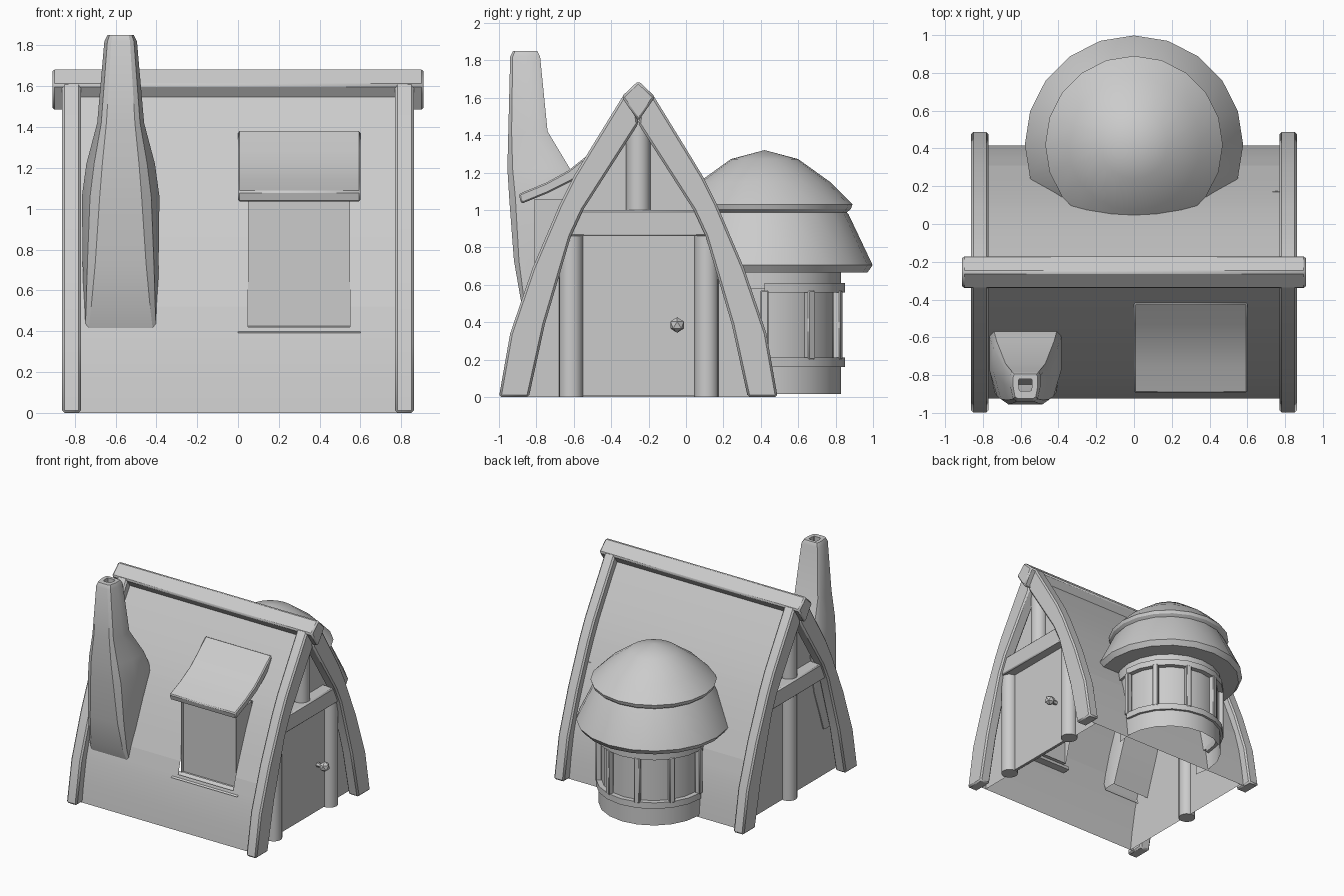
import bpy, bmesh, math
from mathutils import Matrix, Vector

if "Cube" in bpy.data.objects:
    bpy.data.objects.remove(bpy.data.objects["Cube"])

CY = -0.255                      # y of the house ridge
OUTER = [(.745, 0), (.685, .34), (.565, .69), (.42, 1.03), (.345, 1.18), (.26, 1.32), (.085, 1.605), (.03, 1.66)]
INNER = [(.585, 0), (.50, .387), (.36, .86), (.295, 1.0), (0, 1.46)]
ROOF = [(.67, 0), (.65, .15), (.615, .34), (.565, .52), (.495, .70), (.43, .86), (.352, 1.03),
        (.275, 1.18), (.19, 1.32), (.10, 1.47), (0, 1.62)]


def finish(name, bm, bevel=0, angle=30):
    bmesh.ops.recalc_face_normals(bm, faces=bm.faces)
    me = bpy.data.meshes.new(name)
    bm.to_mesh(me)
    bm.free()
    ob = bpy.data.objects.new(name, me)
    bpy.context.collection.objects.link(ob)
    if bevel:
        m = ob.modifiers.new("bevel", 'BEVEL')
        m.width, m.segments = bevel, 1
        m.limit_method = 'ANGLE'
    bpy.ops.object.select_all(action='DESELECT')
    ob.select_set(True)
    bpy.context.view_layer.objects.active = ob
    bpy.ops.object.shade_smooth_by_angle(angle=math.radians(angle))
    return ob


def prism(name, pts, x0, x1, bevel=0, angle=30):
    """Extrude a (y, z) outline along x."""
    bm = bmesh.new()
    f = bm.faces.new([bm.verts.new((x0, y, z)) for y, z in pts])
    r = bmesh.ops.extrude_face_region(bm, geom=[f], use_keep_orig=True)
    bmesh.ops.translate(bm, vec=(x1 - x0, 0, 0), verts=[v for v in r['geom'] if isinstance(v, bmesh.types.BMVert)])
    return finish(name, bm, bevel, angle)


def box(name, x0, x1, y0, y1, z0, z1, bevel=0):
    return prism(name, [(y0, z0), (y1, z0), (y1, z1), (y0, z1)], x0, x1, bevel)


def post(name, x, y, z0, z1, r=.065):
    bm = bmesh.new()
    bmesh.ops.create_cone(bm, cap_ends=True, segments=16, radius1=r, radius2=r, depth=z1 - z0,
                          matrix=Matrix.Translation((x, y, (z0 + z1) / 2)))
    return finish(name, bm)


def loft(bm, rings, closed=True):
    rows = [[bm.verts.new(p) for p in ring] for ring in rings]
    n = len(rows[0])
    for a, b in zip(rows, rows[1:]):
        for i in range(n if closed else n - 1):
            j = (i + 1) % n
            bm.faces.new((a[i], a[j], b[j], b[i]))


def lathe(name, profile, start=0, steps=20, total=20, cy=.42, closed=False, angle=30, clip=False):
    """Spin an (r, z) profile round the tower axis, from +x toward +y."""
    bm = bmesh.new()
    vs = [bm.verts.new((r, cy, z)) for r, z in profile]
    k = len(vs)
    es = [bm.edges.new((vs[i], vs[(i + 1) % k])) for i in range(k if closed else k - 1)]
    bmesh.ops.spin(bm, geom=vs + es, cent=(0, cy, 0), axis=(0, 0, 1), steps=steps, angle=math.tau * steps / total)
    bmesh.ops.remove_doubles(bm, verts=bm.verts, dist=.0005)
    if clip:                      # drop faces buried inside the house
        dead = [f for f in bm.faces if all(v.co.y - CY < roof_half(v.co.z) - .03 for v in f.verts)]
        bmesh.ops.delete(bm, geom=dead, context='FACES')
    return finish(name, bm, angle=angle)


def roof_half(z):
    for (a, z0), (b, z1) in zip(ROOF, ROOF[1:]):
        if z0 <= z <= z1:
            return a + (b - a) * (z - z0) / (z1 - z0)
    return 0


# Curved roof shell, with openings for the window and chimney
bm = bmesh.new()
outline = [(CY - h, z) for h, z in ROOF] + [(CY + h, z) for h, z in ROOF[-2::-1]]
loft(bm, [[(x, y, z) for y, z in outline] for x in (-.79, .79)], closed=False)
for x0, x1, z0, z1 in [(.05, .55, .42, 1.06), (-.72, -.43, .52, 1.08)]:
    for co, no in [((x0, 0, 0), (1, 0, 0)), ((x1, 0, 0), (1, 0, 0)), ((0, 0, z0), (0, 0, 1)), ((0, 0, z1), (0, 0, 1))]:
        bmesh.ops.bisect_plane(bm, geom=bm.verts[:] + bm.edges[:] + bm.faces[:], plane_co=co, plane_no=no)
    dead = []
    for f in bm.faces:
        c = f.calc_center_median()
        if c.y < CY and x0 < c.x < x1 and z0 < c.z < z1:
            dead.append(f)
    bmesh.ops.delete(bm, geom=dead, context='FACES')
finish("roof", bm)

# Ridge beam
prism("ridge_beam", [(CY, 1.69), (CY - .09, 1.605), (CY, 1.475), (CY + .09, 1.605)], -.91, .91, .012)

# Gable ends: arched beams, wall, cross beam and king post
for s, side in ((1, "right"), (-1, "left")):
    for t, part in ((1, "back"), (-1, "front")):
        pts = [(CY + t * h, z) for h, z in OUTER] + [(CY + t * h, z) for h, z in INNER[::-1]]
        prism(f"{side}_{part}_arch_beam", pts, s * .77, s * .863, .012)
    bm = bmesh.new()
    bm.faces.new([bm.verts.new((s * .74, y, z)) for y, z in outline])
    finish(f"{side}_gable_wall", bm)
    prism(f"{side}_cross_beam", [(CY - .375, .86), (CY + .375, .86), (CY + .31, 1.0), (CY - .31, 1.0)],
          s * .72, s * .835, .01)
    post(f"{side}_king_post", s * .755, CY, 1.0, 1.47)
post("left_centre_post", -.755, CY, 0, .87)

# Door with posts and knob
for y, part in ((-.615, "front"), (.11, "back")):
    post(f"{part}_door_post", .755, y, 0, .87)
box("door", .73, .755, -.56, .06, .005, .87)
bm = bmesh.new()
bmesh.ops.create_icosphere(bm, subdivisions=1, radius=.042, matrix=Matrix.Translation((.82, -.047, .385)))
bmesh.ops.create_cone(bm, cap_ends=True, segments=6, radius1=.018, radius2=.018, depth=.08,
                      matrix=Matrix.Translation((.785, -.047, .385)) @ Matrix.Rotation(math.pi / 2, 4, 'Y'))
finish("door_knob", bm)

# Dormer window: frame with sunk pane, sill, curved awning
bm = bmesh.new()
loft(bm, [[(x, y, z) for x, z in ((.05, .42), (.55, .42), (.55, 1.06), (.05, 1.06))] for y in (-.81, -.6)])
for v in bm.verts:
    if v.co.y > -.7 and v.co.z < .5:
        v.co.y = -.77
bm.verts.ensure_lookup_table()
front = bm.faces.new(bm.verts[:4])
bmesh.ops.inset_individual(bm, faces=[front], thickness=.05)
r = bmesh.ops.extrude_face_region(bm, geom=[front])
bmesh.ops.translate(bm, vec=(0, .03, 0), verts=[v for v in r['geom'] if isinstance(v, bmesh.types.BMVert)])
bmesh.ops.delete(bm, geom=[front] if front.is_valid else [], context='FACES_ONLY')
finish("window_frame", bm)
prism("window_sill", [(-.87, .39), (-.80, .425), (-.79, .39)], 0, .6)
top = [(-.42, 1.385), (-.53, 1.29), (-.63, 1.21), (-.75, 1.145), (-.895, 1.085)]
low = [(-.88, 1.033), (-.74, 1.09), (-.61, 1.155), (-.5, 1.235), (-.41, 1.32)]
prism("window_awning", top + low, 0, .6, .008)

# Chimney: z, front y, back y, front half width, back half width
bm = bmesh.new()
rings = []
for z, yf, yb, fw, bw in [(.38, -.835, -.72, .175, .18), (.5, -.88, -.68, .17, .182), (.73, -.92, -.6, .163, .186),
                          (1.06, -.945, -.55, .15, .19), (1.22, -.955, -.62, .13, .168), (1.42, -.95, -.74, .095, .115),
                          (1.82, -.94, -.78, .065, .08), (1.85, -.925, -.795, .055, .065),
                          (1.85, -.885, -.82, .032, .036), (1.7, -.885, -.82, .032, .036)]:
    ym = yf + min(.17, (yb - yf) * .5)
    c = (yb - yf) * .12
    rings.append([(-.575 + x, y, z) for x, y in
                  ((-bw + c * .4, yb), (bw - c * .4, yb), (bw, yb - c), (bw, ym), (fw, yf + c * .7), (fw - c, yf),
                   (-fw + c, yf), (-fw, yf + c * .7), (-bw, ym), (-bw, yb - c))])
loft(bm, rings)
finish("chimney", bm)

# Round tower: wall with sunk windows, rails, mullions, two-tier roof
lathe("tower_wall", [(.41, .015), (.41, .19), (.39, .19), (.39, .58), (.41, .58), (.41, .68)], clip=True)
for z, part in ((.16, "lower"), (.56, "upper")):
    lathe(f"{part}_window_rail", [(.385, z), (.43, z), (.43, z + .05), (.385, z + .05)], steps=10, closed=True)
for i in range(6):
    a = math.radians(36 * i)
    ob = box(f"window_mullion_{i + 1}", -.022, .022, -.022, .022, .2, .57, .006)
    ob.location = (.41 * math.cos(a), .42 + .41 * math.sin(a), 0)
    ob.rotation_euler.z = a
lathe("tower_upper_roof", [(0, 1.32), (.18, 1.272), (.35, 1.15), (.47, 1.03), (.462, 1.005), (.43, .98)], clip=True)
lathe("tower_lower_roof", [(.43, 1.0), (.45, .975), (.578, .705), (.55, .665), (.40, .665)], clip=True)
